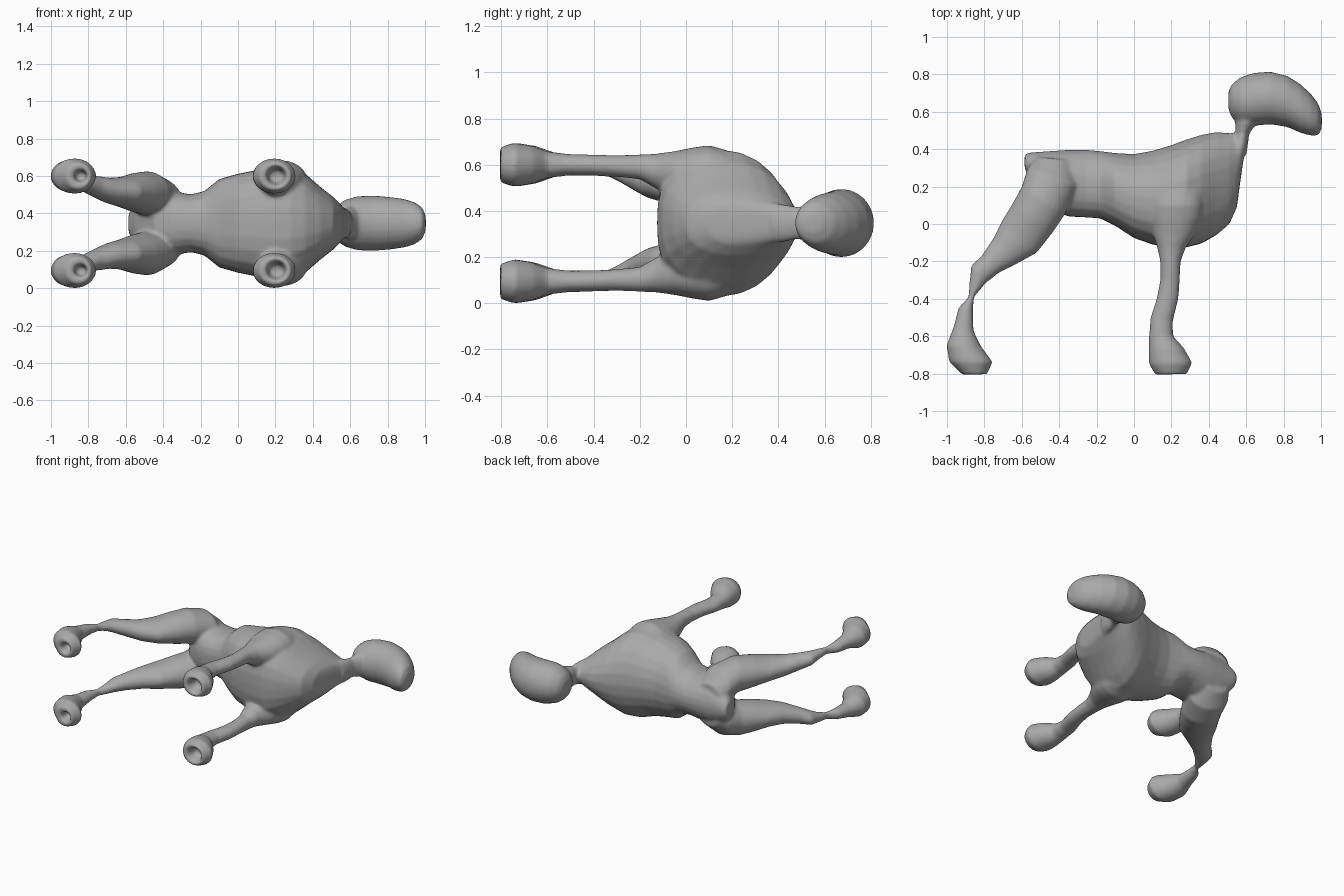
import bpy, bmesh, math
from mathutils import Vector

cube = bpy.data.objects.get("Cube")
if cube:
    bpy.data.objects.remove(cube, do_unlink=True)

MID = 0.3475      # height of the animal's plane of symmetry
SEGS = 24

grey = bpy.data.materials.new("clay grey")
grey.use_nodes = True
grey.diffuse_color = (0.4, 0.4, 0.4, 1)
grey.node_tree.nodes["Principled BSDF"].inputs["Base Color"].default_value = (0.4, 0.4, 0.4, 1)


def loft(bm, sections, mirrored=False, boxy=2.0):
    """Skin oval rings; section = (ax, ay, bx, by, centre z, half z).
    A boxy value above 2 squares off the half towards b."""
    rings = []
    for ax, ay, bx, by, zc, hz in sections:
        if mirrored:
            zc = 2 * MID - zc
        a, b = Vector((ax, ay, zc)), Vector((bx, by, zc))
        mid, half = (a + b) / 2, (a - b) / 2
        ring = []
        for i in range(SEGS):
            t = 2 * math.pi * i / SEGS
            c, s = math.cos(t), math.sin(t)
            n = boxy if c < 0 else 2.0
            r = (abs(c) ** n + abs(s) ** n) ** (-1 / n)
            ring.append(bm.verts.new(mid + half * c * r + Vector((0, 0, hz * s * r))))
        rings.append(ring)
    faces = [bm.faces.new(rings[0]), bm.faces.new(rings[-1])]
    for r, s in zip(rings, rings[1:]):
        for i in range(SEGS):
            j = (i + 1) % SEGS
            faces.append(bm.faces.new((r[i], r[j], s[j], s[i])))
    bmesh.ops.recalc_face_normals(bm, faces=faces)


def upright(profile):
    """Sections across the length: (x, upper y, lower y, half z)."""
    return [(x, hi, x, lo, MID, hz) for x, hi, lo, hz in profile]


# Trunk from rump to chest
trunk = upright([
    (-0.585, 0.375, 0.30, 0.055), (-0.55, 0.383, 0.22, 0.10), (-0.45, 0.39, 0.08, 0.17),
    (-0.35, 0.397, 0.04, 0.17), (-0.25, 0.397, 0.035, 0.155), (-0.18, 0.39, 0.03, 0.172),
    (-0.1, 0.38, -0.01, 0.237), (0.0, 0.374, -0.075, 0.265), (0.1, 0.392, -0.11, 0.285),
    (0.2, 0.422, -0.125, 0.318), (0.28, 0.452, -0.125, 0.315), (0.36, 0.477, -0.105, 0.265),
    (0.44, 0.492, -0.06, 0.195), (0.51, 0.487, 0.0, 0.14), (0.55, 0.485, 0.09, 0.10),
    (0.573, 0.485, 0.26, 0.075), (0.588, 0.48, 0.36, 0.05)])

# Narrow neck
neck = [(0.50, 0.37, 0.60, 0.37, MID, 0.09), (0.54, 0.45, 0.61, 0.43, MID, 0.08),
        (0.545, 0.49, 0.615, 0.48, MID, 0.07), (0.54, 0.54, 0.65, 0.53, MID, 0.085),
        (0.55, 0.62, 0.70, 0.60, MID, 0.09)]

# Rounded skull running out to a blunt muzzle
head = upright([
    (0.505, 0.71, 0.61, 0.05), (0.525, 0.75, 0.565, 0.09), (0.57, 0.785, 0.53, 0.125),
    (0.64, 0.808, 0.525, 0.145), (0.73, 0.815, 0.533, 0.148), (0.82, 0.792, 0.518, 0.14),
    (0.89, 0.748, 0.487, 0.13), (0.945, 0.697, 0.472, 0.113), (0.985, 0.645, 0.472, 0.085),
    (1.004, 0.59, 0.51, 0.04)])

# Front leg: shoulder, shank, paw, then the hollow in the sole
front_leg = [
    (0.13, 0.24, 0.36, 0.24, 0.53, 0.09), (0.10, 0.17, 0.37, 0.17, 0.565, 0.10),
    (0.09, 0.10, 0.37, 0.10, 0.58, 0.105), (0.09, 0.03, 0.36, 0.03, 0.58, 0.095),
    (0.10, -0.05, 0.33, -0.05, 0.567, 0.092),
    (0.125, -0.13, 0.275, -0.13, 0.572, 0.076), (0.14, -0.2, 0.25, -0.2, 0.591, 0.054),
    (0.14, -0.3, 0.245, -0.3, 0.594, 0.047), (0.12, -0.4, 0.238, -0.4, 0.598, 0.046),
    (0.088, -0.5, 0.208, -0.52, 0.6, 0.047), (0.08, -0.6, 0.21, -0.6, 0.6, 0.058),
    (0.078, -0.68, 0.265, -0.66, 0.6, 0.084), (0.08, -0.748, 0.312, -0.743, 0.6, 0.096),
    (0.115, -0.808, 0.28, -0.808, 0.6, 0.075), (0.147, -0.806, 0.262, -0.806, 0.6, 0.055),
    (0.17, -0.73, 0.24, -0.73, 0.6, 0.03)]

# Hind leg: thigh, hock, pinched ankle, paw, then the hollow in the sole
hind_leg = [
    (-0.52, 0.36, -0.33, 0.34, 0.42, 0.08), (-0.57, 0.30, -0.30, 0.20, 0.475, 0.115),
    (-0.60, 0.20, -0.37, 0.05, 0.508, 0.118), (-0.655, 0.10, -0.43, -0.04, 0.512, 0.105),
    (-0.705, 0.02, -0.52, -0.155, 0.514, 0.082), (-0.755, -0.08, -0.62, -0.21, 0.522, 0.069),
    (-0.815, -0.17, -0.72, -0.26, 0.545, 0.057), (-0.87, -0.22, -0.79, -0.315, 0.567, 0.046),
    (-0.88, -0.31, -0.82, -0.35, 0.58, 0.033), (-0.884, -0.39, -0.855, -0.39, 0.587, 0.029),
    (-0.94, -0.45, -0.86, -0.45, 0.592, 0.037), (-0.965, -0.55, -0.858, -0.57, 0.6, 0.05),
    (-1.003, -0.65, -0.82, -0.65, 0.6, 0.082), (-0.988, -0.738, -0.755, -0.738, 0.6, 0.096),
    (-0.915, -0.808, -0.788, -0.808, 0.6, 0.07), (-0.883, -0.806, -0.802, -0.806, 0.6, 0.038),
    (-0.865, -0.74, -0.815, -0.74, 0.6, 0.022)]

# Gather the overlapping parts, then fuse them into one smooth skin
bm = bmesh.new()
loft(bm, trunk, boxy=2.6)
loft(bm, neck)
loft(bm, head)
for leg in (front_leg, hind_leg):
    loft(bm, leg)
    loft(bm, leg, mirrored=True)
mesh = bpy.data.meshes.new("hound_body")
bm.to_mesh(mesh)
bm.free()
mesh.materials.append(grey)
body = bpy.data.objects.new("hound_body", mesh)
bpy.context.collection.objects.link(body)

fuse = body.modifiers.new("fuse", 'REMESH')
fuse.mode = 'VOXEL'
fuse.voxel_size = 0.01
fuse.use_smooth_shade = True
soften = body.modifiers.new("soften", 'SMOOTH')
soften.factor = 0.5
soften.iterations = 10

bpy.context.view_layer.objects.active = body
body.select_set(True)
bpy.ops.object.shade_smooth()
